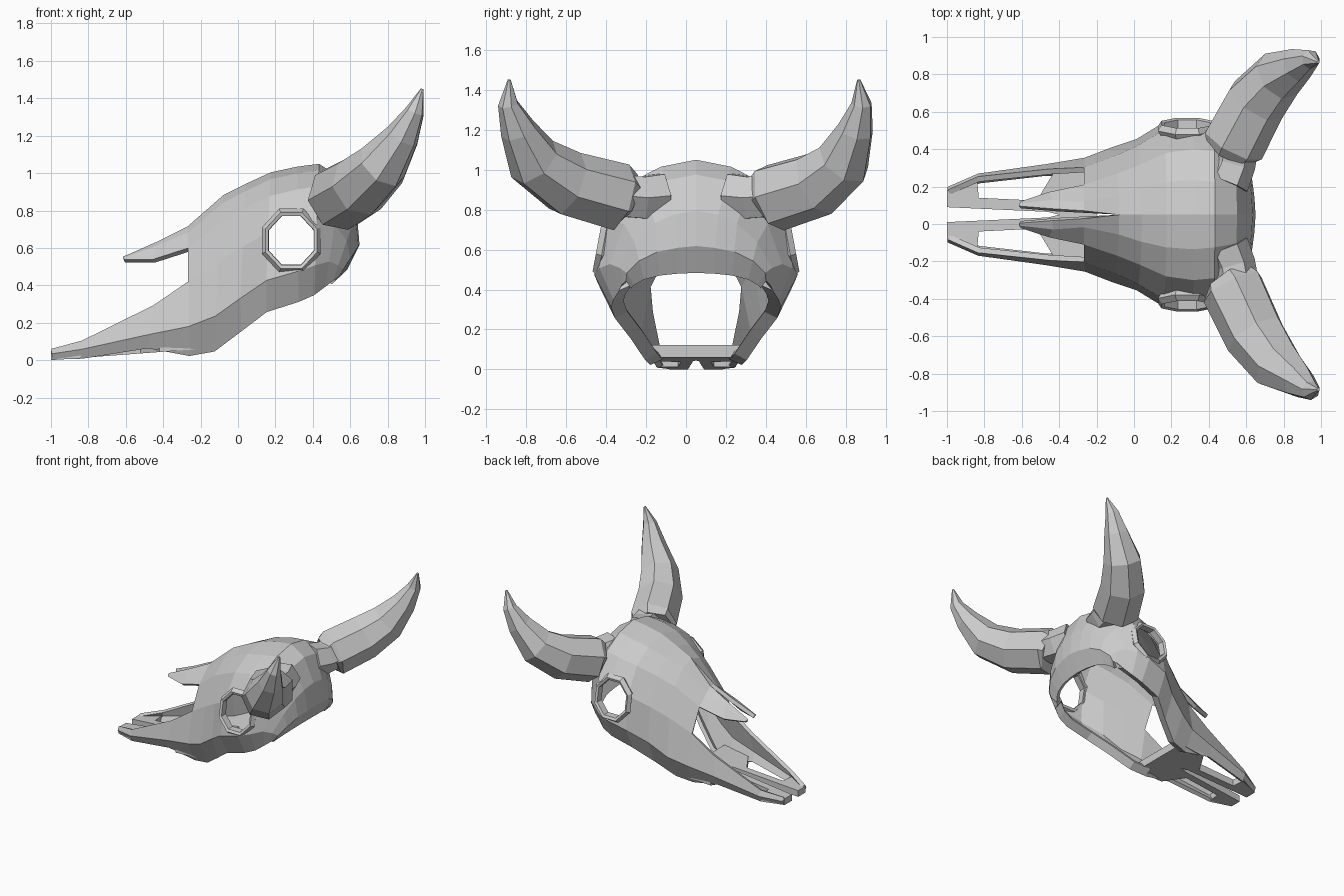
import bpy, bmesh, math
from mathutils import Vector

if "Cube" in bpy.data.objects:
    bpy.data.objects.remove(bpy.data.objects["Cube"])

CY = 0.05  # symmetry plane of the skull


def make(name, bm, y=0.0, mirror=False):
    bmesh.ops.recalc_face_normals(bm, faces=bm.faces)
    me = bpy.data.meshes.new(name)
    bm.to_mesh(me)
    bm.free()
    ob = bpy.data.objects.new(name, me)
    ob.location.y = y
    bpy.context.collection.objects.link(ob)
    if mirror:
        m = ob.modifiers.new("mirror", 'MIRROR')
        m.use_axis = (False, True, False)
    return ob


def bridge(bm, rings):
    for a, b in zip(rings, rings[1:]):
        n = len(a)
        for i in range(n):
            bm.faces.new((a[i], a[(i + 1) % n], b[(i + 1) % n], b[i]))


def tube(name, pts, radii, sides, first_dir=None):
    """Faceted tapered tube along a path, capped at both ends."""
    bm = bmesh.new()
    pts = [Vector(p) for p in pts]
    rings, t, u = [], None, None
    for k, p in enumerate(pts):
        d = (pts[min(k + 1, len(pts) - 1)] - pts[max(k - 1, 0)]).normalized()
        if k == 0:
            d = Vector(first_dir).normalized() if first_dir else d
            u = d.cross(Vector((0, 0, 1))).normalized()
        else:
            u = t.rotation_difference(d) @ u
        t = d
        v = t.cross(u)
        rings.append([bm.verts.new(p + radii[k] * (math.cos(a) * u + math.sin(a) * v))
                      for a in (2 * math.pi * i / sides for i in range(sides))])
    bridge(bm, rings)
    bm.faces.new(rings[0])
    bm.faces.new(rings[-1])
    return make(name, bm)


# Skull shell: sections from the top ridge down to the lower rim
# (top x, top z, bottom x, bottom z, half widths down the side)
DEPTH = [0, .05, .17, .43, .78, 1]
sections = [
    (-.26, .705, -.26, .035, .015, .06, .15, .24, .29, .22),
    (-.07, .87, -.13, .06, 0, .10, .21, .30, .345, .25),
    (.05, .93, .01, .165, 0, .14, .26, .36, .39, .32),
    (.18, .99, .15, .27, 0, .17, .32, .44, .475, .40),
    (.32, 1.02, .32, .325, 0, .18, .34, .46, .495, .42),
    (.43, 1.035, .40, .36, 0, .17, .33, .44, .47, .41),
    (.54, .965, .46, .405, 0, .15, .25, .35, .42, .38),
    (.62, .79, .50, .43, 0, .11, .20, .30, .37, .36),
    (.635, .62, .525, .45, 0, .09, .19, .28, .34, .345),
    (.57, .49, .49, .415, 0, .09, .18, .26, .31, .325),
]
grid = {}
for j, (xt, zt, xb, zb, *w) in enumerate(sections):
    for i, d in enumerate(DEPTH):
        grid[j + 3, i] = (xt + (xb - xt) * d, w[i], zt + (zb - zt) * d)
    if j < 7:
        grid[j + 3, 6] = (xb, w[5] - .05, zb + .03)  # rim turned inward
# nasal prongs (upper rows) and cheek bars (lower rows) running forward
front = {
    (1, 0): (-.61, .04, .54), (1, 1): (-.61, .05, .535), (1, 2): (-.60, .06, .53),
    (2, 0): (-.43, .025, .62), (2, 1): (-.43, .07, .60), (2, 2): (-.45, .11, .53),
    (0, 3): (-.99, .12, .055), (0, 4): (-.99, .135, .035), (0, 5): (-.99, .12, .01),
    (1, 3): (-.83, .19, .10), (1, 4): (-.83, .205, .06), (1, 5): (-.83, .18, .015),
    (2, 3): (-.45, .23, .29), (2, 4): (-.47, .255, .14), (2, 5): (-.48, .22, .07),
}
grid.update(front)
bm = bmesh.new()
vs = {k: bm.verts.new(p) for k, p in grid.items()}
for j in range(12):
    for i in range(6):
        keys = [(j, i), (j + 1, i), (j + 1, i + 1), (j, i + 1)]
        if all(k in vs for k in keys) and not (i == 2 and j < 3):
            bm.faces.new([vs[k] for k in keys])
skull = make("skull_shell", bm, CY, True)
s = skull.modifiers.new("thickness", 'SOLIDIFY')
s.thickness = 0.03
s.offset = 0

# Eye openings cut through both sides
EX, EZ, N = .285, .64, 8


def eye_ring(bm, r, y, tilt=0.0):
    out = []
    for k in range(N):
        a = 2 * math.pi * (k + .5) / N
        dz = r * math.sin(a)
        out.append(bm.verts.new((EX + r * math.cos(a), y - tilt * dz, EZ + dz * 1.08)))
    return out


bm = bmesh.new()
ends = [eye_ring(bm, .142, -1), eye_ring(bm, .142, 1)]
bridge(bm, ends)
bm.faces.new(ends[0])
bm.faces.new(ends[1])
cutter = make("eye_cutter", bm, CY)
cutter.hide_render = True
b = skull.modifiers.new("eyes", 'BOOLEAN')
b.operation = 'DIFFERENCE'
b.solver = 'EXACT'
b.object = cutter
bpy.context.view_layer.objects.active = skull
for m in list(skull.modifiers):
    bpy.ops.object.modifier_apply(modifier=m.name)
bpy.data.objects.remove(cutter)

# Raised eye rims, leaning in at the top
bm = bmesh.new()
prof = [(.17, .46), (.15, .49), (.132, .482), (.13, .43), (.15, .43)]
rings = [eye_ring(bm, r, y, .2) for r, y in prof]
bridge(bm, rings + [rings[0]])
make("eye_rim", bm, CY, True)

# Palate with the front plate and inner bar of the muzzle
outline = [(-1, .04), (-1, .13), (-.84, .20), (-.83, .09), (-.52, .075), (-.42, .24),
           (-.2, .25), (-.2, 0), (-.40, 0), (-.46, .015)]
bm = bmesh.new()
low = [bm.verts.new((x, y, .075 * (x + 1))) for x, y in outline]
top = [bm.verts.new((x, y, .05 + .09 * (x + 1))) for x, y in outline]
bridge(bm, [low, top])
bm.faces.new(low)
bm.faces.new(top)
make("palate", bm, CY, True)

# Horns and the bony cores they sit on
path = [(.53, .43, .86), (.65, .655, .93), (.77, .79, 1.04), (.88, .85, 1.20),
        (.945, .88, 1.33), (.985, .865, 1.45)]
radii = [.175, .168, .142, .092, .052, .008]
shift = [.09, .06, .03, .01, -.01, -.02]
base_dir = (.45, .75, .45)
for side, label in ((1, "left"), (-1, "right")):
    pts = [(x, y if side > 0 else -y + d, z) for (x, y, z), d in zip(path, shift)]
    bd = Vector((base_dir[0], side * base_dir[1], base_dir[2])).normalized()
    lip = Vector(pts[0]) - bd * .03
    tube("horn_" + label, [lip] + pts, [.15] + radii, 7, bd)
    tube("horn_core_" + label,
         [(.49, CY + side * .17, .87), (.53, CY + side * .27, .86), (.55, CY + side * .38, .87)],
         [.125, .12, .12], 6)
